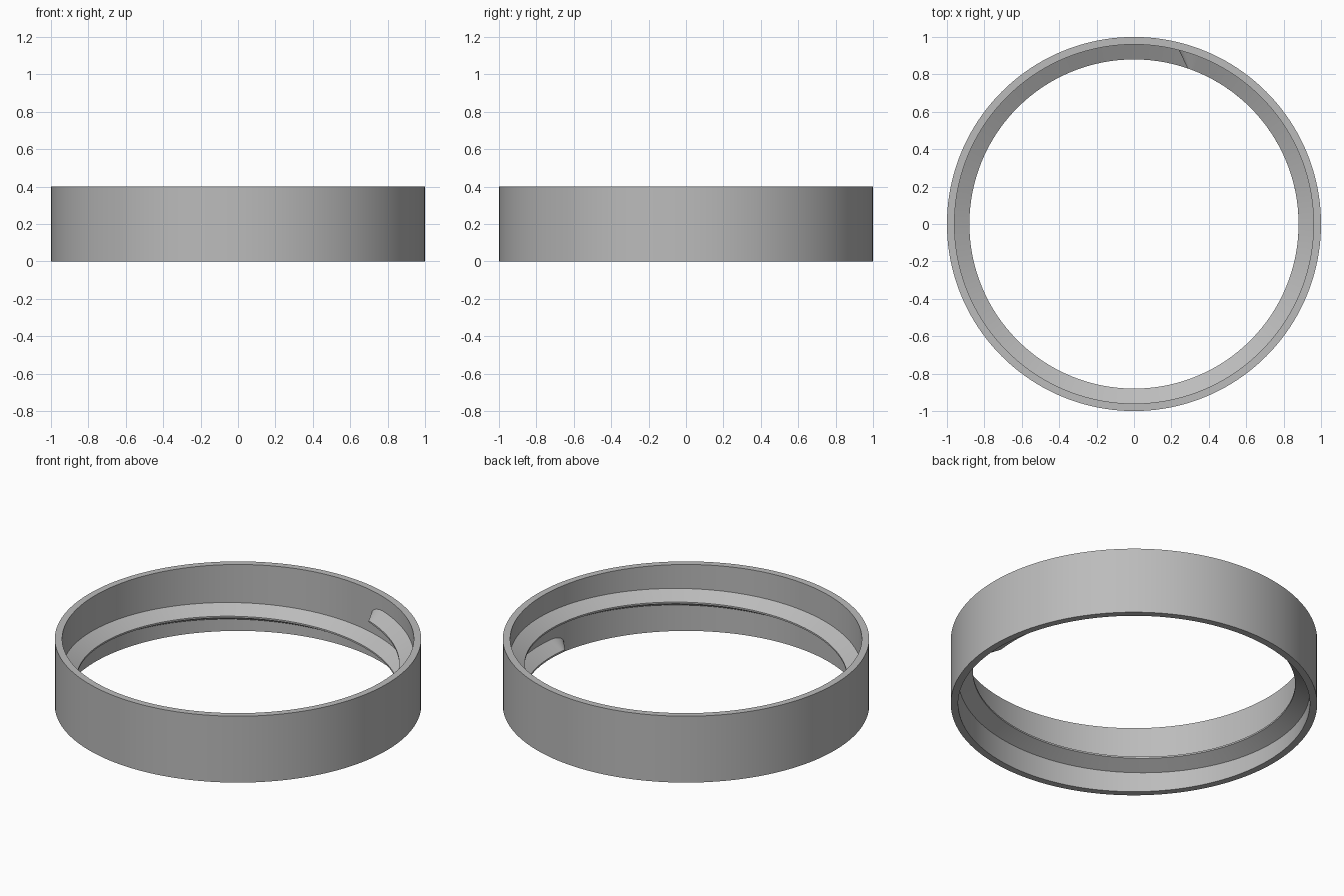
import bpy, bmesh, math

if "Cube" in bpy.data.objects:
    bpy.data.objects.remove(bpy.data.objects["Cube"])

R_OUT, R_IN, R_TIP, HEIGHT = 1.0, 0.96, 0.88, 0.4
SEGS = 160
PITCH = 0.17                       # thread drop per clockwise turn
START, END = 69.0, -364.5          # thread angles in degrees, top to bottom
ROOT_W, TIP_W = 0.05, 0.005        # half heights of the thread at wall and crest

grey = bpy.data.materials.new("grey plastic")
grey.diffuse_color = (0.5, 0.5, 0.5, 1)
grey.use_nodes = True
grey.node_tree.nodes["Principled BSDF"].inputs["Base Color"].default_value = grey.diffuse_color


def loft(name, sections, loop):
    """Skin a row of closed cross-sections; loop joins the last to the first."""
    bm = bmesh.new()
    rows = [[bm.verts.new(p) for p in s] for s in sections]
    n = len(rows[0])
    pairs = list(zip(rows, rows[1:])) + ([(rows[-1], rows[0])] if loop else [])
    for a, b in pairs:
        for i in range(n):
            j = (i + 1) % n
            bm.faces.new((a[i], a[j], b[j], b[i]))
    bmesh.ops.remove_doubles(bm, verts=bm.verts, dist=1e-5)
    bmesh.ops.recalc_face_normals(bm, faces=bm.faces)
    me = bpy.data.meshes.new(name)
    bm.to_mesh(me)
    bm.free()
    me.materials.append(grey)
    ob = bpy.data.objects.new(name, me)
    bpy.context.collection.objects.link(ob)
    bpy.ops.object.select_all(action='DESELECT')
    ob.select_set(True)
    bpy.context.view_layer.objects.active = ob
    bpy.ops.object.shade_smooth_by_angle(angle=math.radians(25))
    return ob


def polar(r, deg, z):
    a = math.radians(deg)
    return (r * math.cos(a), r * math.sin(a), z)


# Plain tube wall
wall = [(R_IN, 0), (R_OUT, 0), (R_OUT, HEIGHT), (R_IN, HEIGHT)]
loft("ring_wall", [[polar(r, 360 * k / SEGS, z) for r, z in wall] for k in range(SEGS)], True)


# Internal screw thread with rounded, tapering ends
def thread_section(deg, phi=0.0, side=0):
    c, s = math.cos(phi), math.sin(phi) * side
    mid = 0.265 - PITCH * (72 - deg) / 360
    root, tip = deg + 6.5 * s, deg + 2.0 * s
    return [polar(0.975, root, mid - ROOT_W * c), polar(R_IN, root, mid - ROOT_W * c),
            polar(R_TIP, tip, mid - TIP_W * c), polar(R_TIP, tip, mid + TIP_W * c),
            polar(R_IN, root, mid + ROOT_W * c), polar(0.975, root, mid + ROOT_W * c)]


CAP, TURN = 8, 192
phis = [math.pi / 2 * k / CAP for k in range(1, CAP + 1)]
sections = [thread_section(START, p, 1) for p in reversed(phis)]
sections += [thread_section(START + (END - START) * k / TURN) for k in range(TURN + 1)]
sections += [thread_section(END, p, -1) for p in phis]
loft("screw_thread", sections, False)
